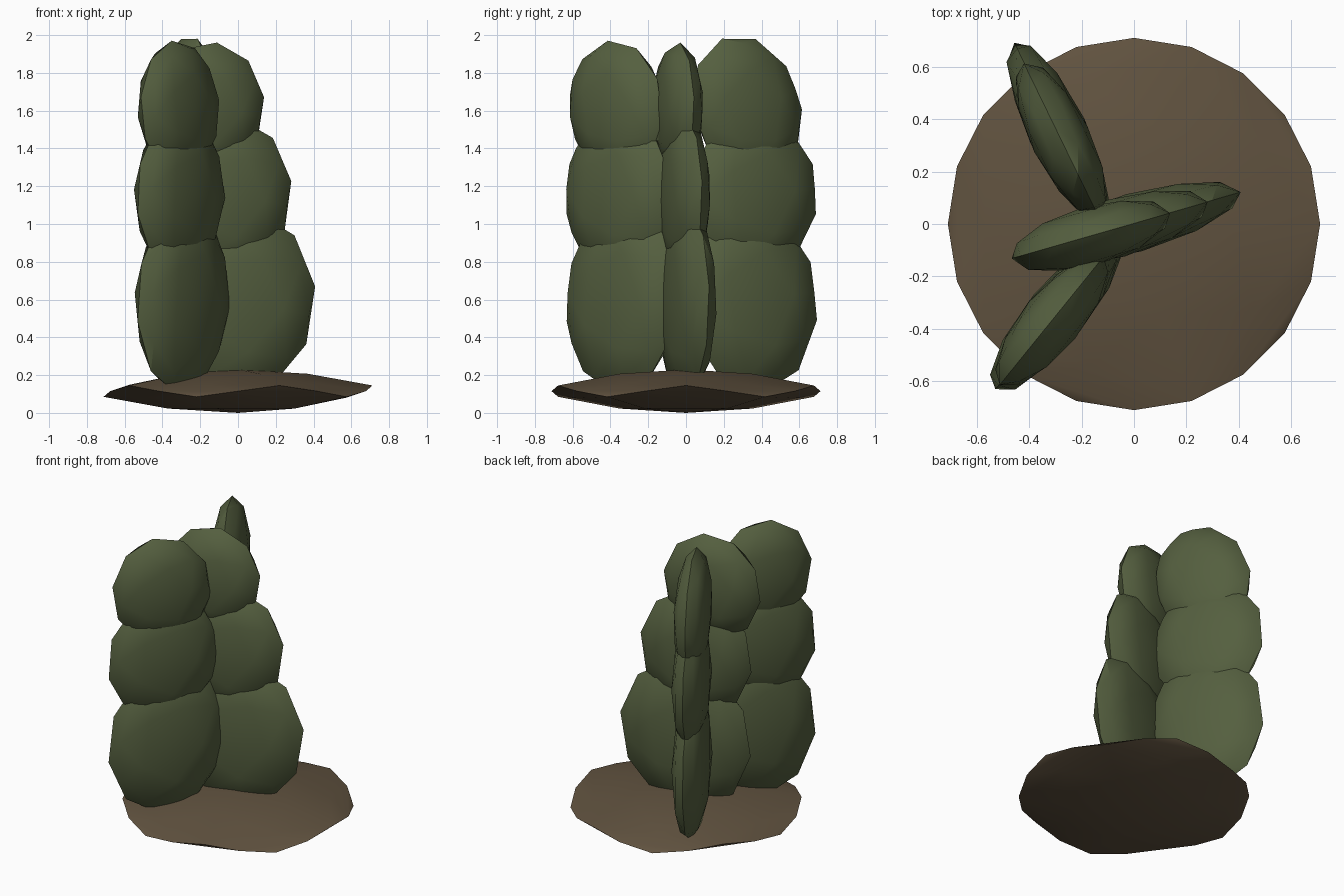
import bpy
import bmesh
from math import radians, cos, sin, hypot
from mathutils import Matrix

cube = bpy.data.objects.get("Cube")
if cube:
    bpy.data.objects.remove(cube)


def make_material(name, rgb):
    mat = bpy.data.materials.new(name)
    mat.use_nodes = True
    color = (*rgb, 1.0)
    mat.diffuse_color = color
    mat.node_tree.nodes["Principled BSDF"].inputs["Base Color"].default_value = color
    return mat


green = make_material("cactus green", (0.09, 0.115, 0.05))
brown = make_material("soil brown", (0.118, 0.085, 0.05))


def add_object(name, bm, mat):
    mesh = bpy.data.meshes.new(name)
    bm.to_mesh(mesh)
    bm.free()
    mesh.materials.append(mat)
    obj = bpy.data.objects.new(name, mesh)
    bpy.context.collection.objects.link(obj)
    bpy.ops.object.select_all(action="DESELECT")
    obj.select_set(True)
    bpy.context.view_layer.objects.active = obj
    bpy.ops.object.shade_smooth_by_angle(angle=radians(32))


def soil_mound():
    # Flattened low-poly ball: rim zigzags, top and bottom are shallow domes
    bm = bmesh.new()
    bmesh.ops.create_icosphere(bm, subdivisions=2, radius=1)
    for v in bm.verts:
        side = 1 if v.co.z > 0 else -1
        level = abs(v.co.z)
        if level < 0.1:
            radius, rise = 0.712, 0
        elif level < 0.48:
            radius, rise = 0.712, 0.03 * side
        elif level < 0.6:
            radius, rise = 0.57, 0.035 * side
        elif level < 0.95:
            radius, rise = 0.37, 0.092 * side
        else:
            radius, rise = 0, 0.115 * side
        flat = hypot(v.co.x, v.co.y) or 1
        v.co.x *= radius / flat
        v.co.y *= radius / flat
        v.co.z = 0.115 + rise
    add_object("soil_mound", bm, brown)


def pad(name, heading, center, half_width, half_height, tilt):
    # Flat lens standing upright, its width along the heading
    a = radians(heading)
    frame = Matrix(((cos(a), 0, sin(a)), (sin(a), 0, -cos(a)), (0, 1, 0))).to_4x4()
    bm = bmesh.new()
    bmesh.ops.create_icosphere(bm, subdivisions=2, radius=1)
    scale = Matrix.Diagonal((half_width * 1.04, half_height, 0.113, 1))
    turn = Matrix.Rotation(radians(tilt), 4, "Z")
    bm.transform(Matrix.Translation(center) @ frame @ turn @ scale)
    add_object(name, bm, green)


soil_mound()

# Three upright wings of stacked pads: x, y, z, half width, half height, tilt
wings = {
    "back": (116, [(-0.29, 0.35, 0.60, 0.37, 0.50, 7),
                   (-0.295, 0.36, 1.16, 0.36, 0.43, 4),
                   (-0.28, 0.325, 1.61, 0.30, 0.40, 22)]),
    "front": (231, [(-0.295, -0.34, 0.60, 0.365, 0.50, 6),
                    (-0.31, -0.36, 1.16, 0.345, 0.43, 4),
                    (-0.315, -0.37, 1.61, 0.305, 0.365, -9)]),
    "side": (16, [(0.0, 0.005, 0.58, 0.41, 0.50, -9),
                  (-0.065, -0.015, 1.145, 0.35, 0.425, -8),
                  (-0.165, -0.045, 1.61, 0.305, 0.355, -9)]),
}
for wing, (heading, pads) in wings.items():
    for level, (x, y, z, w, h, tilt) in zip(("lower", "middle", "upper"), pads):
        pad(f"{wing}_{level}_pad", heading, (x, y, z), w, h, tilt)
